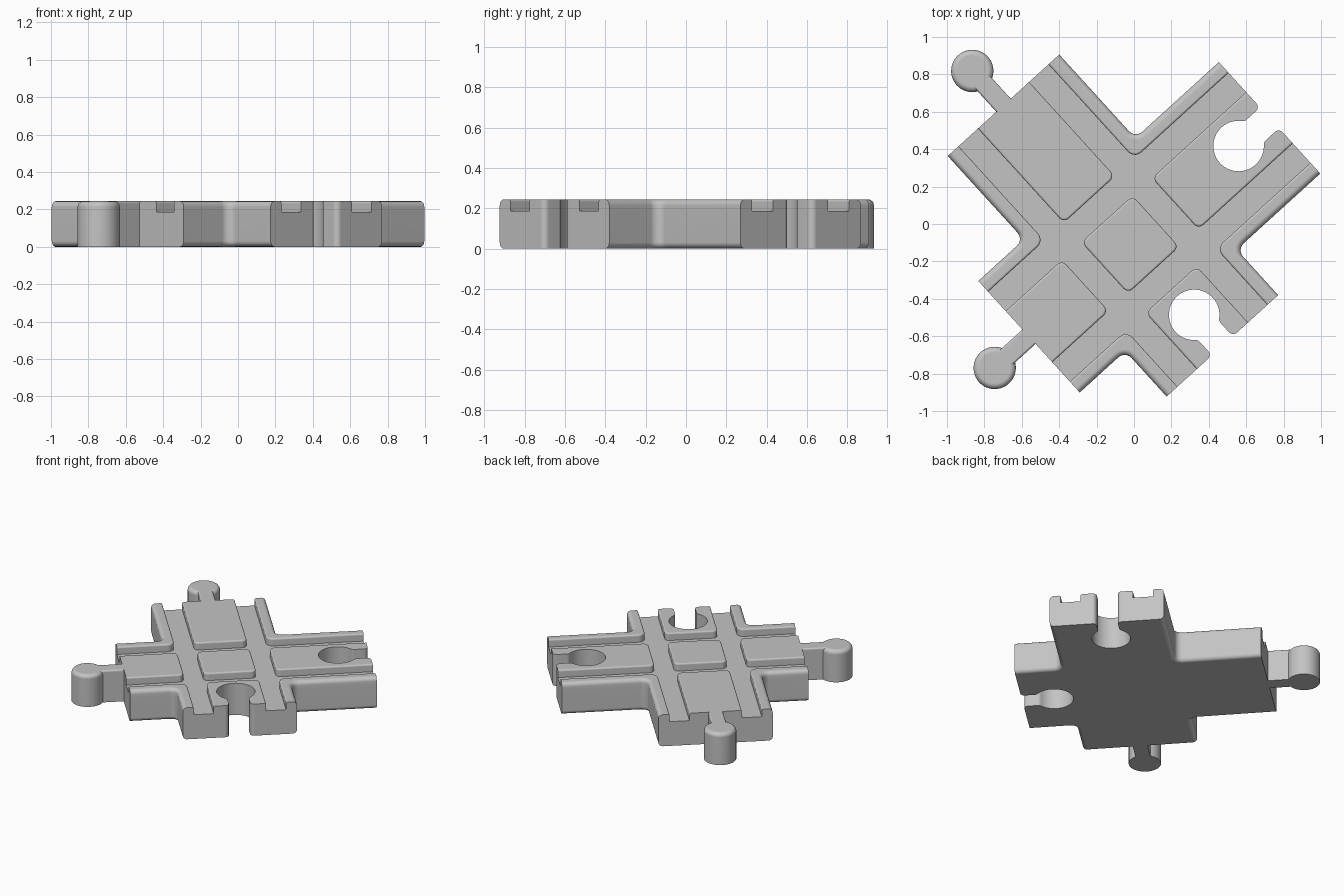
import bpy, bmesh
from math import radians, pi, sin, cos, atan2, sqrt
from mathutils import Matrix

if "Cube" in bpy.data.objects:
    bpy.data.objects.remove(bpy.data.objects["Cube"], do_unlink=True)

# Main sizes, in the track's own axes
HALF = 0.403             # half width of an arm
LONG, SHORT = 1.007, -0.732   # arm ends
RAIL_IN, RAIL_OUT = 0.185, 0.325   # groove walls
FLOOR, TOP = 0.187, 0.244
ROUND, CREST = 0.03, 0.012
PLACE = Matrix.Translation((-0.02, -0.11, 0)) @ Matrix.Rotation(radians(42.3), 4, 'Z')

grey = bpy.data.materials.new("light_grey_plastic")
grey.use_nodes = True
grey.diffuse_color = (0.55, 0.55, 0.55, 1)
grey.node_tree.nodes["Principled BSDF"].inputs["Base Color"].default_value = grey.diffuse_color


def on_end(p):
    return max(p.x, p.y) > 0.99 or min(p.x, p.y) < -0.72


def prism(name, points, z0, z1, corner=0.0, rounding=None):
    """Extruded outline; corner rounds upright edges, rounding(mid) gives rim radii."""
    bm = bmesh.new()
    face = bm.faces.new([bm.verts.new((x, y, z0)) for x, y in points])
    side = bmesh.ops.extrude_face_region(bm, geom=[face])
    for v in side["geom"]:
        if isinstance(v, bmesh.types.BMVert):
            v.co.z = z1
    bmesh.ops.recalc_face_normals(bm, faces=bm.faces)

    def mid(e):
        return (e.verts[0].co + e.verts[1].co) / 2

    def upright(e):
        return abs(e.verts[0].co.z - e.verts[1].co.z) > 1e-4

    if corner:
        edges = [e for e in bm.edges if upright(e) and not on_end(mid(e))]
        bmesh.ops.bevel(bm, geom=edges, offset=corner, segments=5, profile=0.5, affect='EDGES')
    if rounding:
        for radius in (CREST, ROUND):
            edges = [e for e in bm.edges if not upright(e) and rounding(mid(e)) == radius]
            if edges:
                bmesh.ops.bevel(bm, geom=edges, offset=radius, segments=4, profile=0.5,
                                affect='EDGES')
    bmesh.ops.recalc_face_normals(bm, faces=bm.faces)
    mesh = bpy.data.meshes.new(name)
    bm.to_mesh(mesh)
    bm.free()
    mesh.materials.append(grey)
    obj = bpy.data.objects.new(name, mesh)
    obj.matrix_world = PLACE
    bpy.context.collection.objects.link(obj)
    return obj


def arc(cx, cy, r, a0, a1, n):
    return [(cx + r * cos(a0 + (a1 - a0) * i / n), cy + r * sin(a0 + (a1 - a0) * i / n))
            for i in range(n + 1)]


def is_top(p):
    return p.z > TOP - 1e-4


def crest_rule(p):
    return CREST if is_top(p) and not on_end(p) else 0


def ridge_rule(p):
    if not is_top(p) or on_end(p):
        return 0
    return ROUND if min(abs(p.x), abs(p.y)) > 0.36 else CREST


parts = []

# Cross-shaped base up to the groove floor
h, L, S = HALF, LONG, SHORT
cross = [(L, -h), (L, h), (h, h), (h, L), (-h, L), (-h, h),
         (S, h), (S, -h), (-h, -h), (-h, S), (h, S), (h, -h)]
base = prism("track_base", cross, 0, FLOOR, 0.05,
             lambda p: ROUND if p.z < 1e-4 and not on_end(p) else 0)
parts.append(base)

# Outer L-shaped ridges, one per quadrant
for sx in (1, -1):
    for sy in (1, -1):
        ex, ey = (L if sx > 0 else S), (L if sy > 0 else S)
        i, o = RAIL_OUT, HALF
        shape = [(sx * i, sy * i), (ex, sy * i), (ex, sy * o),
                 (sx * o, sy * o), (sx * o, ey), (sx * i, ey)]
        parts.append(prism("outer_ridge", shape, FLOOR, TOP, 0.05, ridge_rule))

# Raised islands between the grooves
w = RAIL_IN
parts.append(prism("centre_island", [(-w, -w), (w, -w), (w, w), (-w, w)],
                   FLOOR, TOP, 0.035, crest_rule))
islands = {}
for axis in (0, 1):
    for end, start in ((L, RAIL_OUT), (S, -RAIL_OUT)):
        shape = [(start, -w), (end, -w), (end, w), (start, w)]
        if axis:
            shape = [(y, x) for x, y in shape]
        islands[axis, end] = prism("arm_island", shape, FLOOR, TOP, 0.035, crest_rule)
parts += islands.values()

# Connector knobs and necks
for axis, end, sign in ((0, S, -1), (1, L, 1)):
    def turn(pts):
        return [(y, x) for x, y in pts] if axis else pts
    centre = end + sign * 0.248
    n = 0.052
    parts.append(prism("connector_knob", turn(arc(centre, 0, 0.113, 0, 2 * pi, 48)[:-1]),
                       0, TOP, 0, lambda p: ROUND if is_top(p) else 0))
    parts.append(prism("connector_neck", turn([(end, -n), (centre, -n), (centre, n), (end, n)]),
                       0, TOP, 0,
                       lambda p: CREST if is_top(p) and abs(p.x if axis else p.y) > 0.04 else 0))

# Socket outline: round hole, rounded lips, channel flaring at the arm end
hole, lip, lip_y, depth = 0.135, 0.03, 0.105, 0.224
lip_x = sqrt((hole + lip) ** 2 - lip_y ** 2)
tangent = atan2(lip_y, lip_x)
lower = arc(0, 0, hole, pi, tangent, 20)
lower += arc(lip_x, lip_y, lip, tangent + pi, 1.5 * pi, 5)[1:]
lower += arc(depth - lip, lip_y, lip, 1.5 * pi, 2 * pi, 5)
lower.append((depth + 0.05, lip_y))
socket = lower + [(x, -y) for x, y in reversed(lower[1:])]

for axis, end, sign in ((0, L, 1), (1, S, -1)):
    pts = [(end + sign * (x - depth), y) for x, y in socket]
    if axis:
        pts = [(y, x) for x, y in pts]
    cutter = prism("socket_cutter", pts, -0.1, 0.4)
    cutter.hide_render = True
    for target in (base, islands[axis, end]):
        mod = target.modifiers.new("socket", 'BOOLEAN')
        mod.operation = 'DIFFERENCE'
        mod.solver = 'EXACT'
        mod.object = cutter
        bpy.context.view_layer.update()
        with bpy.context.temp_override(object=target, active_object=target):
            bpy.ops.object.modifier_apply(modifier=mod.name)
    bpy.data.objects.remove(cutter, do_unlink=True)

# Smooth rounded edges, crisp corners
bpy.ops.object.select_all(action='DESELECT')
for obj in parts:
    obj.select_set(True)
bpy.context.view_layer.objects.active = base
bpy.ops.object.shade_smooth_by_angle(angle=radians(35))
for obj in parts:
    obj.modifiers.new("even_shading", 'WEIGHTED_NORMAL').keep_sharp = True
